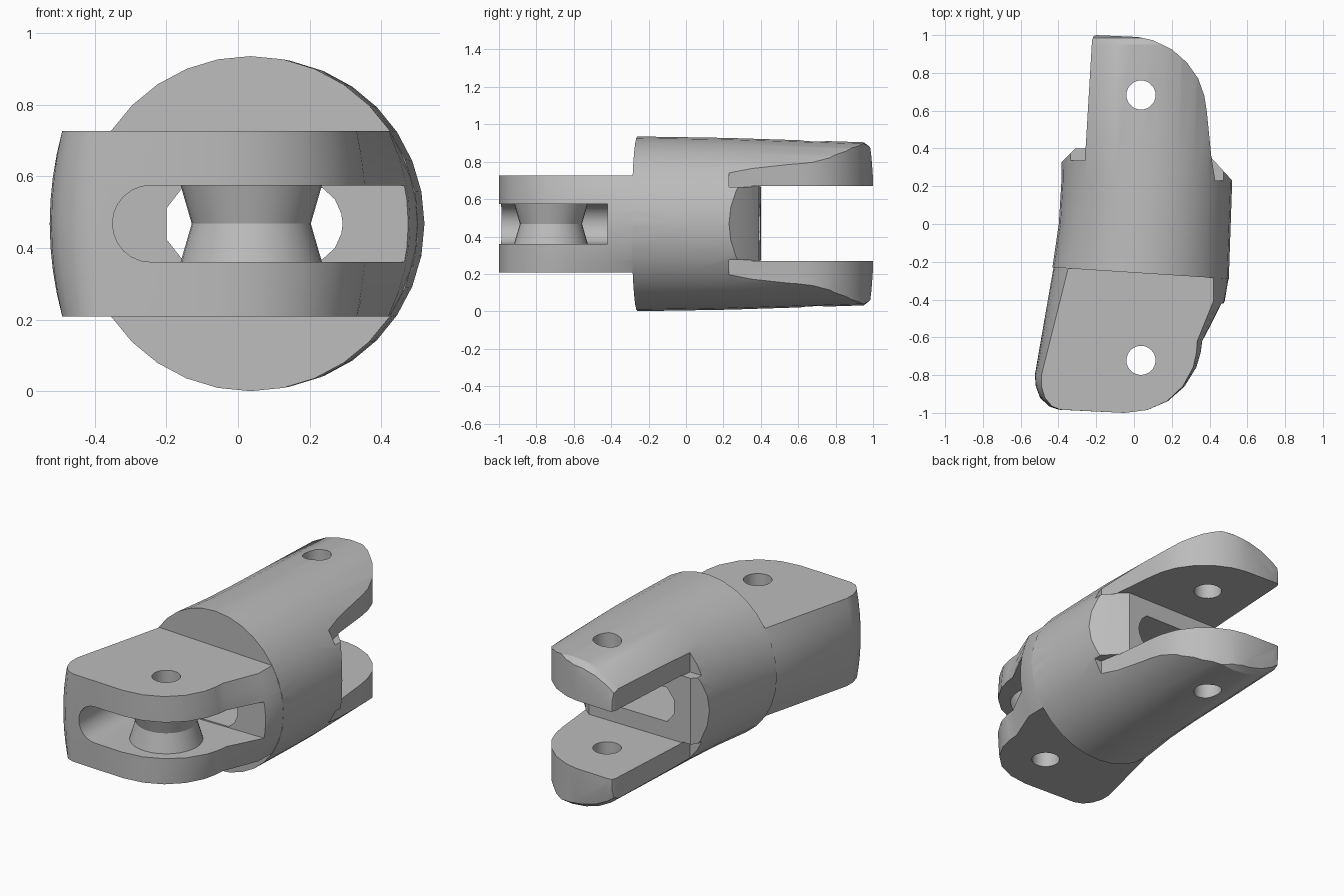
import bpy, bmesh
from math import cos, sin, pi, radians

if "Cube" in bpy.data.objects:
    bpy.data.objects.remove(bpy.data.objects["Cube"], do_unlink=True)

grey = bpy.data.materials.new("plain grey")
grey.use_nodes = True
colour = (0.5, 0.5, 0.5, 1)
grey.diffuse_color = colour
grey.node_tree.nodes["Principled BSDF"].inputs["Base Color"].default_value = colour

MID = 0.468  # height of the long axis


def loft(name, rings):
    """Closed solid through matching rings of points."""
    bm = bmesh.new()
    loops = [[bm.verts.new(p) for p in ring] for ring in rings]
    n = len(loops[0])
    for a, b in zip(loops, loops[1:]):
        for i in range(n):
            j = (i + 1) % n
            bm.faces.new((a[i], a[j], b[j], b[i]))
    bm.faces.new(loops[0])
    bm.faces.new(loops[-1])
    bmesh.ops.recalc_face_normals(bm, faces=bm.faces)
    mesh = bpy.data.meshes.new(name)
    bm.to_mesh(mesh)
    bm.free()
    mesh.materials.append(grey)
    obj = bpy.data.objects.new(name, mesh)
    bpy.context.collection.objects.link(obj)
    return obj


def slab(name, plan, low, high):
    return loft(name, [[(x, y, z) for x, y in plan] for z in (low, high)])


def tunnel(name, section, start, end):
    return loft(name, [[(x, y, z) for x, z in section] for y in (start, end)])


def turned(name, x, y, profile, sides=32):
    turn = [2 * pi * i / sides for i in range(sides)]
    return loft(name, [[(x + r * cos(a), y + r * sin(a), z) for a in turn]
                       for r, z in profile])


def combine(target, tool, operation):
    mod = target.modifiers.new("join", "BOOLEAN")
    mod.operation, mod.solver, mod.object = operation, "EXACT", tool
    bpy.context.view_layer.objects.active = target
    bpy.ops.object.modifier_apply(modifier=mod.name)
    bpy.data.objects.remove(tool, do_unlink=True)


# Round body: y, centre x, half width, half height; the front face is slanted
sections = [(-0.26, 0.035, 0.467, 0.467), (0, 0.057, 0.455, 0.463),
            (0.23, 0.068, 0.452, 0.459), (0.95, 0.075, 0.45, 0.436),
            (0.985, 0.075, 0.45, 0.41), (1.0, 0.075, 0.45, 0.3)]
rings = []
for k, (y, cx, rx, rz) in enumerate(sections):
    ring = []
    for i in range(32):
        a = 2 * pi * i / 32
        slant = -0.065 * rx * cos(a) if k == 0 else 0
        ring.append((cx + rx * cos(a), y + slant, MID + rz * sin(a)))
    rings.append(ring)
body = loft("finger_segment", rings)

# Trim both prongs to their rounded plan
prong_plan = [(0.8, 0.22), (0.43, 0.23), (0.41, 0.35), (0.385, 0.6), (0.372, 0.68),
              (0.34, 0.77), (0.28, 0.855), (0.2, 0.925), (0.1, 0.973), (0.02, 0.99),
              (-0.2, 1.0), (-0.213, 0.995), (-0.222, 0.975), (-0.26, 0.335),
              (-0.8, 0.335), (-0.8, 1.3), (0.8, 1.3)]
for low, high in ((0.665, 1.2), (-0.2, 0.275)):
    combine(body, slab("prong_cutter", prong_plan, low, high), "DIFFERENCE")

# Open the fork, leaving a bevelled end block
gap_plan = [(0.8, -0.05), (0.52, 0.23), (0.41, 0.35), (0.36, 0.39), (-0.31, 0.4),
            (-0.37, 0.34), (-0.8, -0.05), (-0.8, 1.3), (0.8, 1.3)]
combine(body, slab("fork_cutter", gap_plan, 0.27, 0.67), "DIFFERENCE")

# Front tongue: x, y at mid height, and how far the flat edge pulls inwards
tongue_plan = [(-0.4, -0.15, 0.07), (-0.428, -0.24, 0.078), (-0.525, -0.8, 0.035),
               (-0.52, -0.86, 0.03), (-0.497, -0.92, 0.025), (-0.45, -0.965, 0.015),
               (-0.4, -0.983, 0.01), (-0.05, -1.0, 0), (0.07, -0.985, 0),
               (0.18, -0.938, -0.005), (0.27, -0.86, -0.012), (0.333, -0.76, -0.02),
               (0.358, -0.68, -0.027), (0.367, -0.62, -0.032), (0.48, -0.41, -0.06),
               (0.502, -0.28, -0.08), (0.49, -0.15, -0.08)]
levels = [-1, -0.75, -0.5, -0.25, 0, 0.25, 0.5, 0.75, 1]
tongue = loft("tongue", [[(x + pull * t * t, y, MID + 0.259 * t)
                          for x, y, pull in tongue_plan] for t in levels])
combine(body, tongue, "UNION")

# Side slot in the tongue with a rounded left end
arc = [radians(90 + 15 * i) for i in range(13)]
slot = [(-0.243 + 0.107 * cos(a), MID + 0.107 * sin(a)) for a in arc]
slot += [(0.8, MID - 0.107), (0.8, MID + 0.107)]
combine(body, tunnel("slot_cutter", slot, -1.2, -0.42), "DIFFERENCE")

# Passage from the slot to the fork
passage = [(-0.155, 0.568), (-0.2, 0.51), (-0.2, 0.425), (-0.155, 0.368),
           (0.235, 0.368), (0.27, 0.4), (0.288, 0.44), (0.292, MID),
           (0.288, 0.496), (0.27, 0.536), (0.235, 0.568)]
combine(body, tunnel("passage_cutter", passage, -0.5, 0.6), "DIFFERENCE")

# Waisted spool around the front pin
spool = turned("spool", 0.037, -0.722, [(0.202, 0.34), (0.197, 0.361), (0.166, MID),
                                        (0.197, 0.575), (0.202, 0.595)])
combine(body, spool, "UNION")

# Pin holes through tongue and prongs
for y in (-0.722, 0.683):
    combine(body, turned("pin_cutter", 0.037, y, [(0.077, -0.2), (0.077, 1.2)]),
            "DIFFERENCE")

bpy.ops.object.select_all(action="DESELECT")
body.select_set(True)
bpy.context.view_layer.objects.active = body
bpy.ops.object.shade_smooth_by_angle(angle=radians(30))
